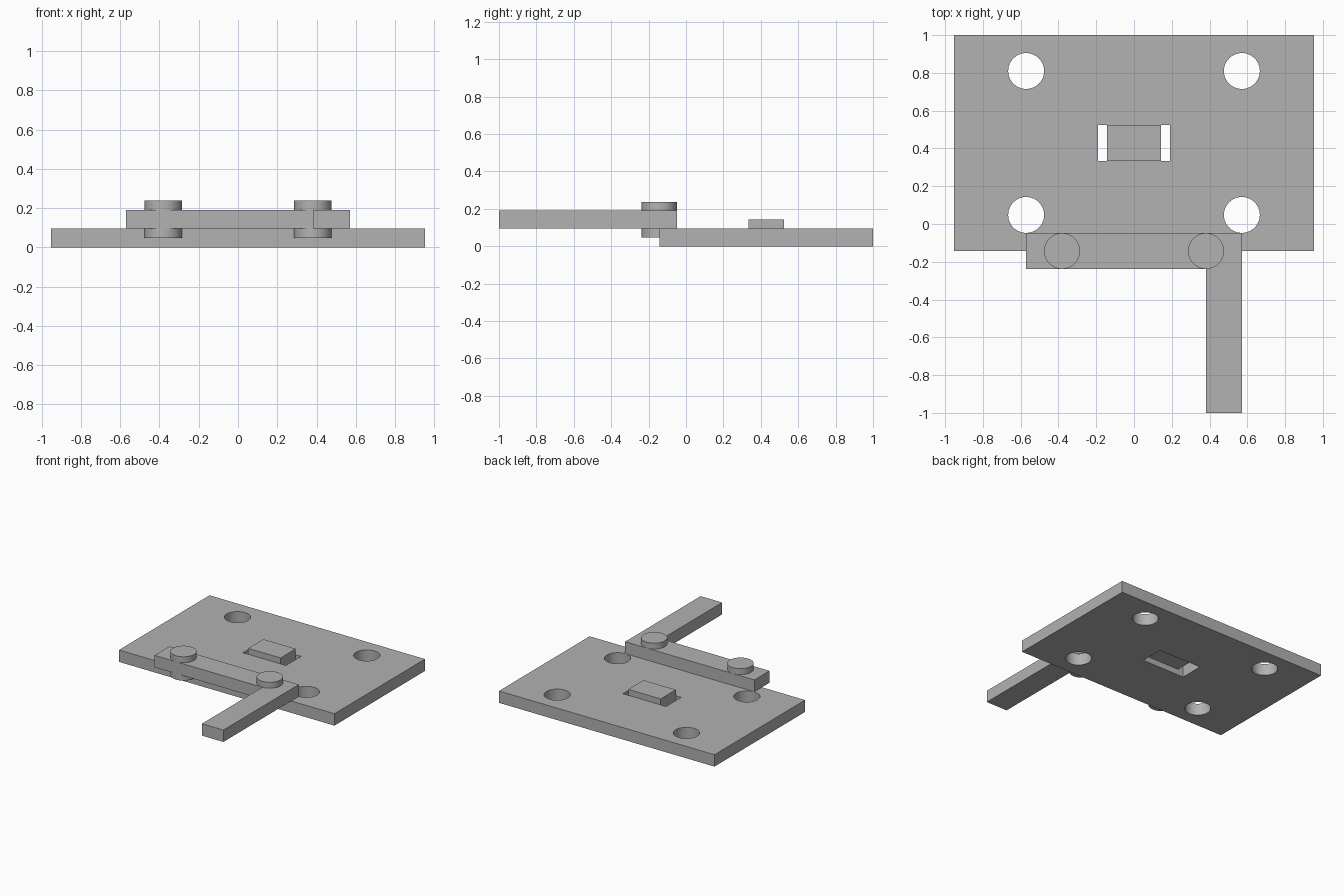
import bpy, bmesh
from mathutils import Vector

cube = bpy.data.objects.get("Cube")
if cube:
    bpy.data.objects.remove(cube, do_unlink=True)

# Single flat grey
grey = bpy.data.materials.new("grey")
grey.use_nodes = True
color = (0.445, 0.445, 0.445, 1)
grey.diffuse_color = color
grey.node_tree.nodes["Principled BSDF"].inputs["Base Color"].default_value = color

T = 0.095   # sheet thickness, also the radius of pins and holes


def prism(name, outline, z0, z1):
    """Extrude a flat outline upwards from z0 to z1."""
    bm = bmesh.new()
    base = bm.faces.new([bm.verts.new((x, y, z0)) for x, y in outline])
    top = bmesh.ops.extrude_face_region(bm, geom=[base])["geom"]
    bmesh.ops.translate(bm, vec=Vector((0, 0, z1 - z0)),
                        verts=[v for v in top if isinstance(v, bmesh.types.BMVert)])
    bmesh.ops.recalc_face_normals(bm, faces=bm.faces)
    mesh = bpy.data.meshes.new(name)
    bm.to_mesh(mesh)
    bm.free()
    mesh.materials.append(grey)
    obj = bpy.data.objects.new(name, mesh)
    bpy.context.collection.objects.link(obj)
    return obj


def box(name, x0, x1, y0, y1, z0, z1):
    return prism(name, [(x0, y0), (x1, y0), (x1, y1), (x0, y1)], z0, z1)


def cylinder(name, x, y, z0, z1):
    bpy.ops.mesh.primitive_cylinder_add(vertices=64, radius=T, depth=z1 - z0,
                                        location=(x, y, (z0 + z1) / 2))
    obj = bpy.context.object
    obj.name = name
    obj.data.materials.append(grey)
    return obj


def smooth(obj):
    bpy.ops.object.select_all(action="DESELECT")
    obj.select_set(True)
    bpy.context.view_layer.objects.active = obj
    bpy.ops.object.shade_smooth_by_angle()


# Base plate with four round holes and a rectangular slot
plate = box("base_plate", -0.952, 0.952, -0.143, 1, 0, T)
cutters = [cylinder("hole_cutter", x, y, -T, 2 * T)
           for x in (-0.571, 0.571) for y in (0.048, 0.81)]
cutters.append(box("slot_cutter", -0.19, 0.19, 0.333, 0.524, -T, 2 * T))
bpy.context.view_layer.objects.active = plate
for cutter in cutters:
    mod = plate.modifiers.new("cut", "BOOLEAN")
    mod.operation = "DIFFERENCE"
    mod.solver = "EXACT"
    mod.object = cutter
    bpy.ops.object.modifier_apply(modifier=mod.name)
    bpy.data.objects.remove(cutter, do_unlink=True)
smooth(plate)

# Raised block held in the slot
box("slot_block", -0.143, 0.143, 0.333, 0.524, T / 2, 1.5 * T)

# L-shaped arm lying on the plate's front edge
prism("arm", [(-0.571, -0.238), (0.381, -0.238), (0.381, -1), (0.571, -1),
              (0.571, -0.048), (-0.571, -0.048)], T, 2 * T)

# Pins through the arm
for side, x in (("right", -0.381), ("left", 0.381)):
    smooth(cylinder("pin_" + side, x, -0.143, T / 2, 2.5 * T))
